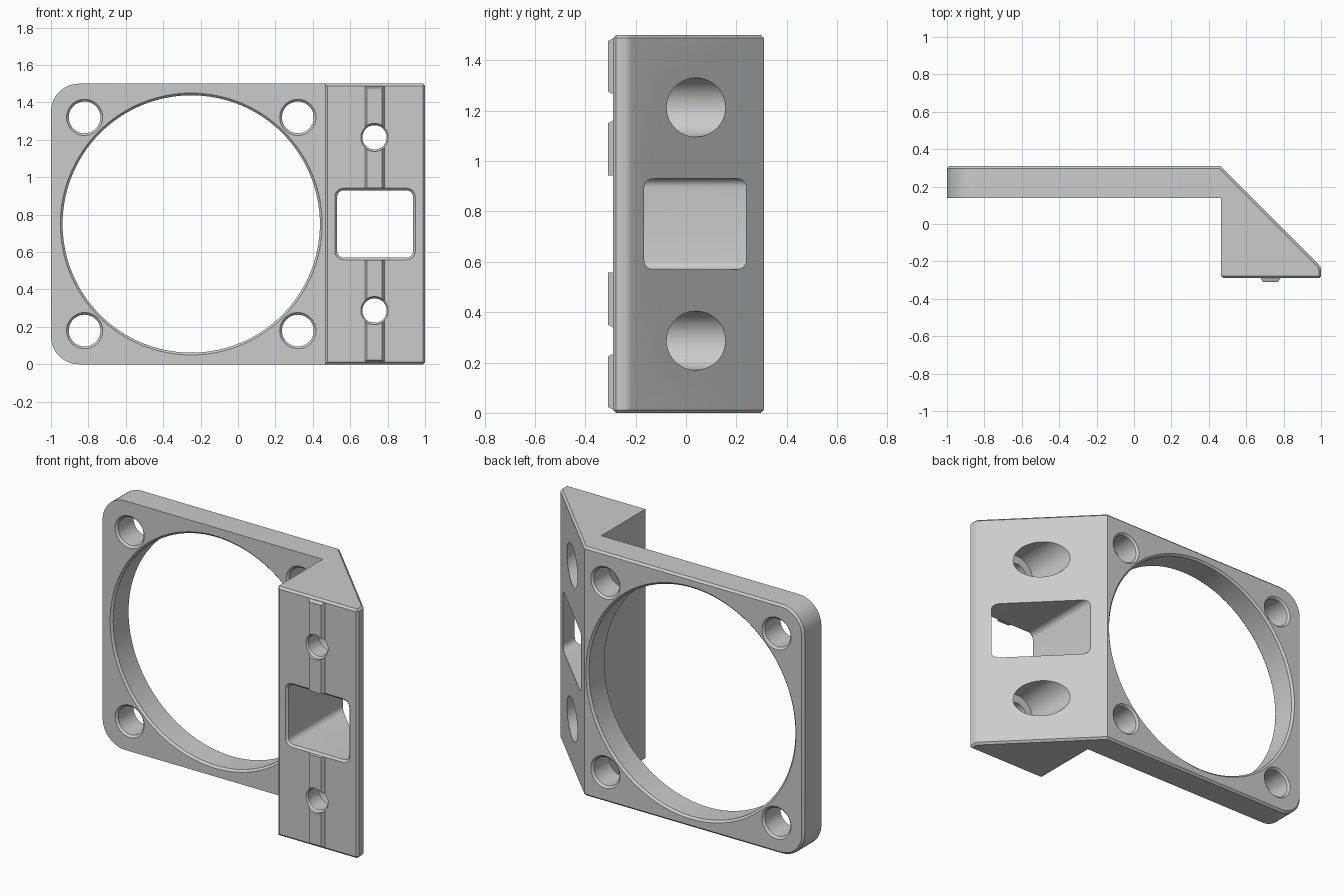
import bpy, bmesh, math

if "Cube" in bpy.data.objects:
    bpy.data.objects.remove(bpy.data.objects["Cube"], do_unlink=True)

HEIGHT = 1.5
CHAMFER = 0.012

grey = bpy.data.materials.new("light grey")
grey.use_nodes = True
grey.diffuse_color = (0.6, 0.6, 0.6, 1)
grey.node_tree.nodes["Principled BSDF"].inputs["Base Color"].default_value = (0.6, 0.6, 0.6, 1)


def make_object(name, bm):
    bmesh.ops.recalc_face_normals(bm, faces=bm.faces[:])
    mesh = bpy.data.meshes.new(name)
    bm.to_mesh(mesh)
    bm.free()
    mesh.materials.append(grey)
    obj = bpy.data.objects.new(name, mesh)
    bpy.context.collection.objects.link(obj)
    return obj


def loft(name, rings):
    """Solid running along y through (y, outline) rings, each outline in x and z."""
    bm = bmesh.new()
    loops = [[bm.verts.new((x, y, z)) for x, z in outline] for y, outline in rings]
    n = len(loops[0])
    for a, b in zip(loops, loops[1:]):
        for i in range(n):
            j = (i + 1) % n
            bm.faces.new((a[i], a[j], b[j], b[i]))
    bm.faces.new(loops[0])
    bm.faces.new(loops[-1])
    return make_object(name, bm)


def circle(x, z, r, n):
    return [(x + r * math.cos(math.tau * i / n), z + r * math.sin(math.tau * i / n)) for i in range(n)]


def rounded_rect(x, z, half_w, half_h, r, steps=6):
    points = []
    for k, (sx, sz) in enumerate(((1, 1), (-1, 1), (-1, -1), (1, -1))):
        for i in range(steps + 1):
            a = math.pi / 2 * (k + i / steps)
            points.append((x + sx * (half_w - r) + r * math.cos(a),
                           z + sz * (half_h - r) + r * math.sin(a)))
    return points


def combine(target, tool, operation):
    mod = target.modifiers.new(operation, 'BOOLEAN')
    mod.operation = operation
    mod.solver = 'EXACT'
    mod.object = tool
    bpy.context.view_layer.objects.active = target
    bpy.ops.object.modifier_apply(modifier=mod.name)
    bpy.data.objects.remove(tool, do_unlink=True)


# Body: plate and wedge block as one extruded plan profile
plan = [(-1, 0.14), (0.466, 0.14), (0.466, -0.29), (1, -0.29), (1, -0.245),
        (0.997, -0.23), (0.988, -0.218), (0.46, 0.31), (-1, 0.31)]
bm = bmesh.new()
base = bm.faces.new([bm.verts.new((x, y, 0)) for x, y in plan])
top = bmesh.ops.extrude_face_region(bm, geom=[base])
bmesh.ops.translate(bm, vec=(0, 0, HEIGHT), verts=[v for v in top["geom"] if isinstance(v, bmesh.types.BMVert)])
bmesh.ops.recalc_face_normals(bm, faces=bm.faces[:])

# Round the two outer plate corners
corners = [e for e in bm.edges if all(v.co.x < -0.99 for v in e.verts)
           and abs(e.verts[0].co.z - e.verts[1].co.z) < 0.01]
bmesh.ops.bevel(bm, geom=corners, offset=0.15, segments=12, profile=0.5, affect='EDGES')
bm.normal_update()


# Chamfer the rims of the back, slanted, side and block front faces
def zone(face):
    if face.normal.y > 0.05 or face.normal.x > 0.9:
        return 1
    if face.normal.y < -0.9 and face.calc_center_median().y < 0:
        return 2
    return 0


rims = [e for e in bm.edges if zone(e.link_faces[0]) != zone(e.link_faces[1])]
bmesh.ops.bevel(bm, geom=rims, offset=CHAMFER, segments=1, affect='EDGES')
body = make_object("fan_mount_bracket", bm)


# Locating ridge on the block front
def box(half_w, end):
    return [(0.73 - half_w, end), (0.73 + half_w, end),
            (0.73 + half_w, HEIGHT - end), (0.73 - half_w, HEIGHT - end)]


ridge = loft("ridge", [(-0.25, box(0.052, 0.014)), (-0.292, box(0.052, 0.014)), (-0.31, box(0.04, 0.024))])
combine(body, ridge, 'UNION')


# Plate openings, chamfered on both faces
def plate_hole(x, z, r, c, n):
    rings = [(0.1, r + c), (0.14, r + c), (0.14 + c, r), (0.31 - c, r), (0.31, r + c), (0.4, r + c)]
    combine(body, loft("hole_cutter", [(y, circle(x, z, k, n)) for y, k in rings]), 'DIFFERENCE')


plate_hole(-0.25, 0.75, 0.688, 0.012, 128)
for x in (-0.82, 0.32):
    for z in (0.18, 1.32):
        plate_hole(x, z, 0.085, 0.012, 40)

# Counterbored screw holes through the block
for z in (0.287, 1.213):
    steps = [(-0.4, 0.075), (-0.292, 0.075), (-0.28, 0.065), (-0.18, 0.065), (-0.18, 0.117), (0.5, 0.117)]
    combine(body, loft("screw_cutter", [(y, circle(0.73, z, r, 48)) for y, r in steps]), 'DIFFERENCE')

# Rounded window through the block
steps = [(-0.4, 0.012), (-0.29, 0.012), (-0.278, 0), (0.5, 0)]
window = [(y, rounded_rect(0.733, 0.75, 0.203 + g, 0.18 + g, 0.035 + g)) for y, g in steps]
combine(body, loft("window_cutter", window), 'DIFFERENCE')

bpy.ops.object.select_all(action='DESELECT')
body.select_set(True)
bpy.context.view_layer.objects.active = body
bpy.ops.object.shade_smooth_by_angle(angle=math.radians(30))
